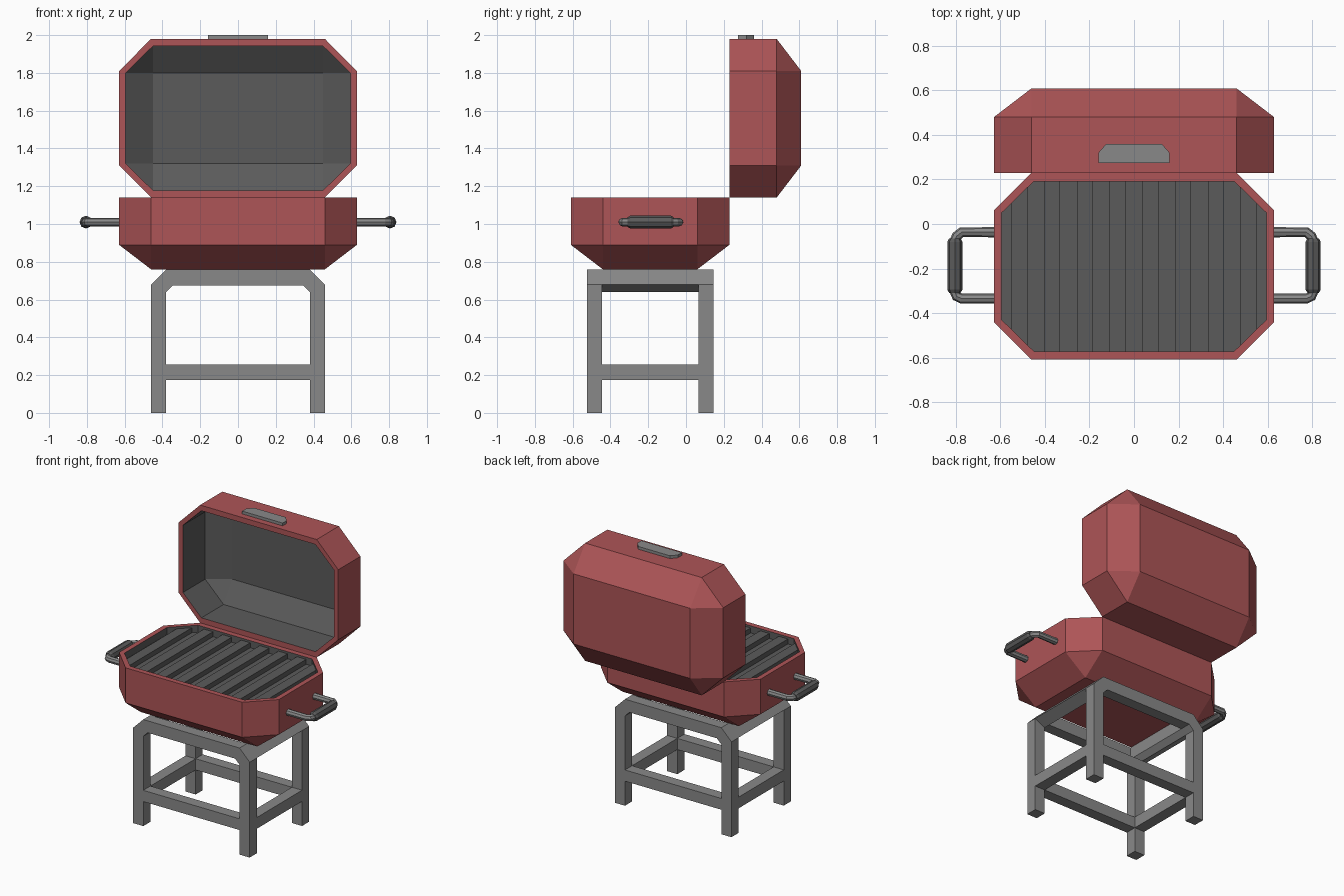
import bpy, bmesh
from mathutils import Vector

if "Cube" in bpy.data.objects:
    bpy.data.objects.remove(bpy.data.objects["Cube"])


def material(name, rgb):
    m = bpy.data.materials.new(name)
    m.diffuse_color = (*rgb, 1)
    m.use_nodes = True
    m.node_tree.nodes["Principled BSDF"].inputs["Base Color"].default_value = m.diffuse_color
    return m


RED = material("red enamel", (0.42, 0.09, 0.095))
GREY = material("mid grey metal", (0.25, 0.25, 0.25))
DARK = material("dark grey iron", (0.105, 0.105, 0.105))


def finish(name, bm, *mats):
    bmesh.ops.remove_doubles(bm, verts=bm.verts[:], dist=1e-5)
    bmesh.ops.recalc_face_normals(bm, faces=bm.faces[:])
    me = bpy.data.meshes.new(name)
    bm.to_mesh(me)
    bm.free()
    for m in mats:
        me.materials.append(m)
    ob = bpy.data.objects.new(name, me)
    bpy.context.collection.objects.link(ob)
    return ob


def box(bm, lo, hi):
    c = [(a + b) / 2 for a, b in zip(lo, hi)]
    vs = bmesh.ops.create_cube(bm, size=1)["verts"]
    for v in vs:
        v.co = Vector([c[i] + v.co[i] * (hi[i] - lo[i]) for i in range(3)])


def prism(bm, pts, vec):
    """Extrude a closed 3D outline along vec."""
    a = [bm.verts.new(p) for p in pts]
    b = [bm.verts.new(Vector(p) + Vector(vec)) for p in pts]
    n = len(pts)
    bm.faces.new(a)
    bm.faces.new(b[::-1])
    for i in range(n):
        bm.faces.new((a[i], a[(i + 1) % n], b[(i + 1) % n], b[i]))


def octagon(hx, hu, cx, cu):
    return [(hx, -cu), (hx, cu), (cx, hu), (-cx, hu),
            (-hx, cu), (-hx, -cu), (-cx, -hu), (cx, -hu)]


def shell(name, place):
    """Hollow chamfered dish: inner rings, rim, outer rings."""
    outer, inner = octagon(.63, .42, .46, .25), octagon(.595, .382, .45, .24)
    o_floor, i_floor = octagon(.46, .25, .46, .25), octagon(.45, .24, .45, .24)
    stack = [(i_floor, .35), (inner, .25), (inner, 0),
             (outer, 0), (outer, .25), (o_floor, .38)]
    bm = bmesh.new()
    rings = [[bm.verts.new(place(x, u, h)) for x, u in ring] for ring, h in stack]
    for k in range(5):
        a, b = rings[k], rings[k + 1]
        for i in range(8):
            j = (i + 1) % 8
            f = bm.faces.new((a[i], a[j], b[j], b[i]))
            f.material_index = 1 if k < 2 else 0
    bm.faces.new(rings[0]).material_index = 1
    bm.faces.new(rings[-1])
    finish(name, bm, RED, DARK)


# Bowl and open lid share one shape, turned about the hinge
shell("bowl", lambda x, u, h: (x, -.19 + u, 1.14 - h))
shell("lid", lambda x, u, h: (x, .23 + h, 1.56 + u))


# Grill plate with raised bars clipped to the octagon
def y_half(x):
    return .382 - max(0, abs(x) - .45) * .142 / .145


def slab(bm, x0, x1, z0, z1):
    xs = sorted([x0, x1] + [c for c in (-.45, .45) if x0 < c < x1])
    pts = [(x, -.19 - y_half(x), z0) for x in xs]
    pts += [(x, -.19 + y_half(x), z0) for x in reversed(xs)]
    prism(bm, pts, (0, 0, z1 - z0))


bm = bmesh.new()
slab(bm, -.595, .595, 1.06, 1.09)
finish("grill_plate", bm, DARK)
bm = bmesh.new()
for k in range(8):
    c = (k - 3.5) * .147
    slab(bm, c - .036, c + .036, 1.085, 1.125)
finish("grill_bars", bm, DARK)

# Lid handle plate
bm = bmesh.new()
prism(bm, [(-.16, .275, 1.97), (.16, .275, 1.97), (.16, .32, 1.97),
           (.125, .36, 1.97), (-.125, .36, 1.97), (-.16, .32, 1.97)], (0, 0, .03))
finish("lid_handle", bm, GREY)


# Side handles: bent rod and thicker grip
def tube(name, pts, depth, mat, radii=None):
    cu = bpy.data.curves.new(name, "CURVE")
    cu.dimensions = "3D"
    cu.bevel_depth = depth
    cu.bevel_resolution = 2
    cu.use_fill_caps = True
    sp = cu.splines.new("POLY")
    sp.points.add(len(pts) - 1)
    for i, p in enumerate(pts):
        sp.points[i].co = (*p, 1)
        sp.points[i].radius = radii[i] if radii else 1
    sp.use_smooth = False
    cu.materials.append(mat)
    ob = bpy.data.objects.new(name, cu)
    bpy.context.collection.objects.link(ob)


for s, side in ((-1, "left"), (1, "right")):
    path = [(.60, -.335), (.775, -.335), (.797, -.325), (.807, -.30),
            (.807, -.08), (.797, -.055), (.775, -.037), (.60, -.037)]
    tube(side + "_handle_rod", [(s * x, y, 1.01) for x, y in path], .023, GREY)
    tube(side + "_handle_grip", [(s * .805, y, 1.01) for y in (-.31, -.295, -.08, -.065)],
         .034, DARK, [.75, 1, 1, .75])

# Stand: two arched end frames, sloped side rails and low stretchers
bm = bmesh.new()
arch = [(.46, 0), (.46, .68), (.38, .76), (-.38, .76), (-.46, .68), (-.46, 0),
        (-.38, 0), (-.38, .64), (-.345, .675), (.345, .675), (.38, .64), (.38, 0)]
for y in (-.525, .065):
    prism(bm, [(x, y, z) for x, z in arch], (0, .08, 0))
    box(bm, (-.38, y, .175), (.38, y + .08, .255))
for s in (-1, 1):
    rail = [(.46, .68), (.38, .76), (.345, .76), (.345, .675), (.38, .64), (.46, .64)]
    rail = rail[:3] + rail[3:5]
    prism(bm, [(s * x, -.445, z) for x, z in rail], (0, .51, 0))
    xs = sorted((s * .38, s * .46))
    box(bm, (xs[0], -.445, .175), (xs[1], .065, .255))
finish("stand", bm, GREY)
